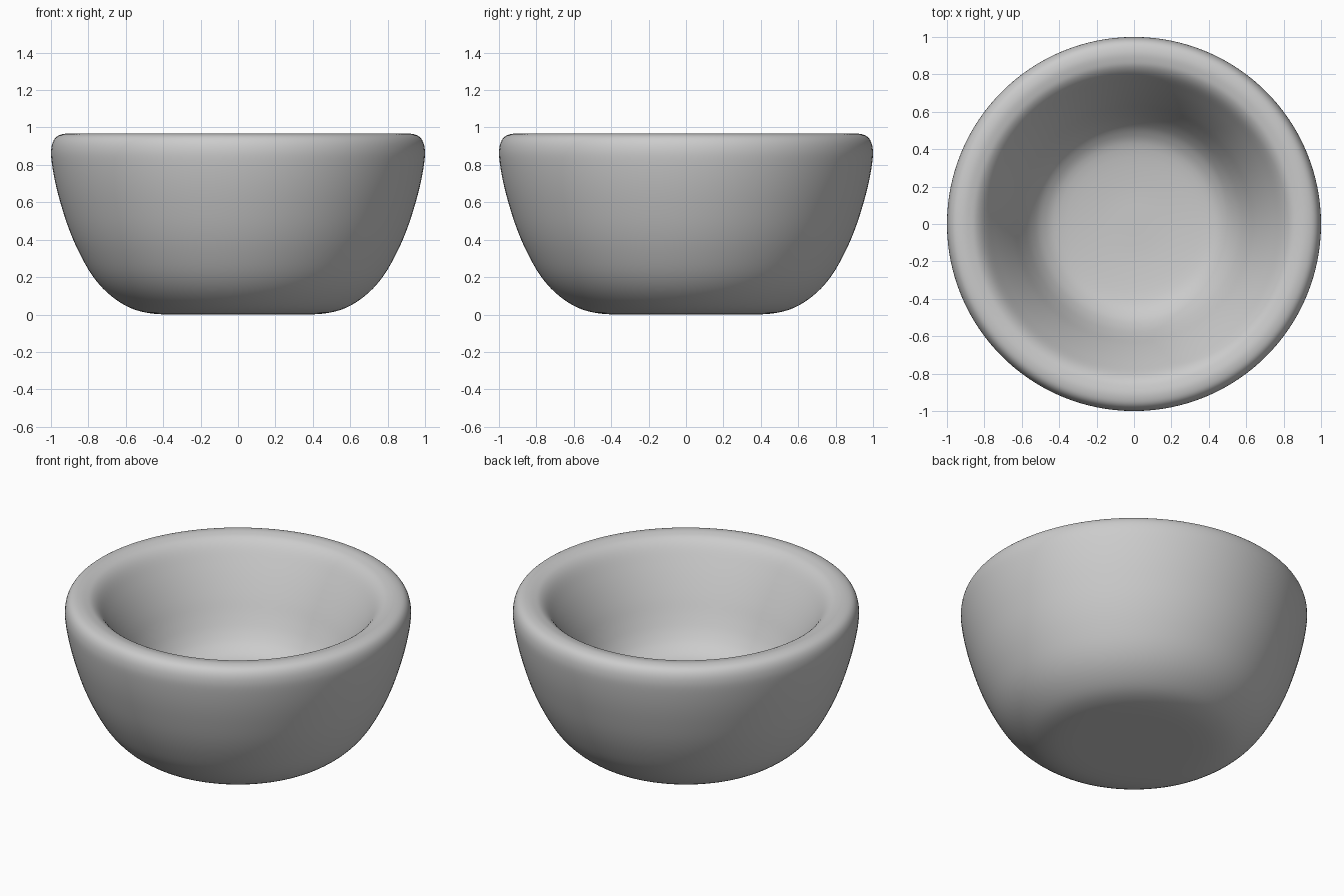
import bpy, bmesh, math
from mathutils import Vector

if "Cube" in bpy.data.objects:
    bpy.data.objects.remove(bpy.data.objects["Cube"])

SEGMENTS = 128
STEPS = 4

# Half section (radius, height): underside centre, outer wall, rim, inner wall, floor centre
profile = [
    (0.0, 0.0), (0.2, 0.0), (0.38, 0.0), (0.5, 0.012), (0.6, 0.047),
    (0.7, 0.118), (0.78, 0.21), (0.85, 0.333), (0.905, 0.46), (0.95, 0.6),
    (0.98, 0.72), (0.998, 0.83), (0.998, 0.89), (0.985, 0.932),
    (0.96, 0.957), (0.92, 0.967), (0.88, 0.963), (0.84, 0.949),
    (0.80, 0.912), (0.75, 0.836), (0.70, 0.752), (0.65, 0.66),
    (0.60, 0.56), (0.55, 0.475), (0.49, 0.41), (0.4, 0.367),
    (0.2, 0.343), (0.0, 0.34),
]


def smooth_curve(points, steps):
    """Catmull-Rom curve through the points."""
    pts = [Vector(p) for p in points]
    first = Vector((-pts[1].x, pts[1].y))
    last = Vector((-pts[-2].x, pts[-2].y))
    pts = [first] + pts + [last]
    out = []
    for a, b, c, d in zip(pts, pts[1:], pts[2:], pts[3:]):
        for i in range(steps):
            t = i / steps
            out.append(0.5 * (2 * b + (c - a) * t
                              + (2 * a - 5 * b + 4 * c - d) * t * t
                              + (3 * b - a - 3 * c + d) * t ** 3))
    out.append(pts[-2])
    return out


def lathe(name, points):
    """Revolve a closed-ended profile around z."""
    bm = bmesh.new()
    bottom = bm.verts.new((0, 0, points[0].y))
    top = bm.verts.new((0, 0, points[-1].y))
    angles = [2 * math.pi * i / SEGMENTS for i in range(SEGMENTS)]
    rings = [[bm.verts.new((p.x * math.cos(a), p.x * math.sin(a), p.y)) for a in angles]
             for p in points[1:-1]]
    for i in range(SEGMENTS):
        j = (i + 1) % SEGMENTS
        bm.faces.new((bottom, rings[0][j], rings[0][i]))
        bm.faces.new((top, rings[-1][i], rings[-1][j]))
        for lo, hi in zip(rings, rings[1:]):
            bm.faces.new((lo[i], lo[j], hi[j], hi[i]))
    bmesh.ops.recalc_face_normals(bm, faces=bm.faces)
    for f in bm.faces:
        f.smooth = True
    mesh = bpy.data.meshes.new(name)
    bm.to_mesh(mesh)
    bm.free()
    obj = bpy.data.objects.new(name, mesh)
    bpy.context.collection.objects.link(obj)
    return obj


# Thick-walled bowl with a rounded rim
lathe("bowl", smooth_curve(profile, STEPS))
